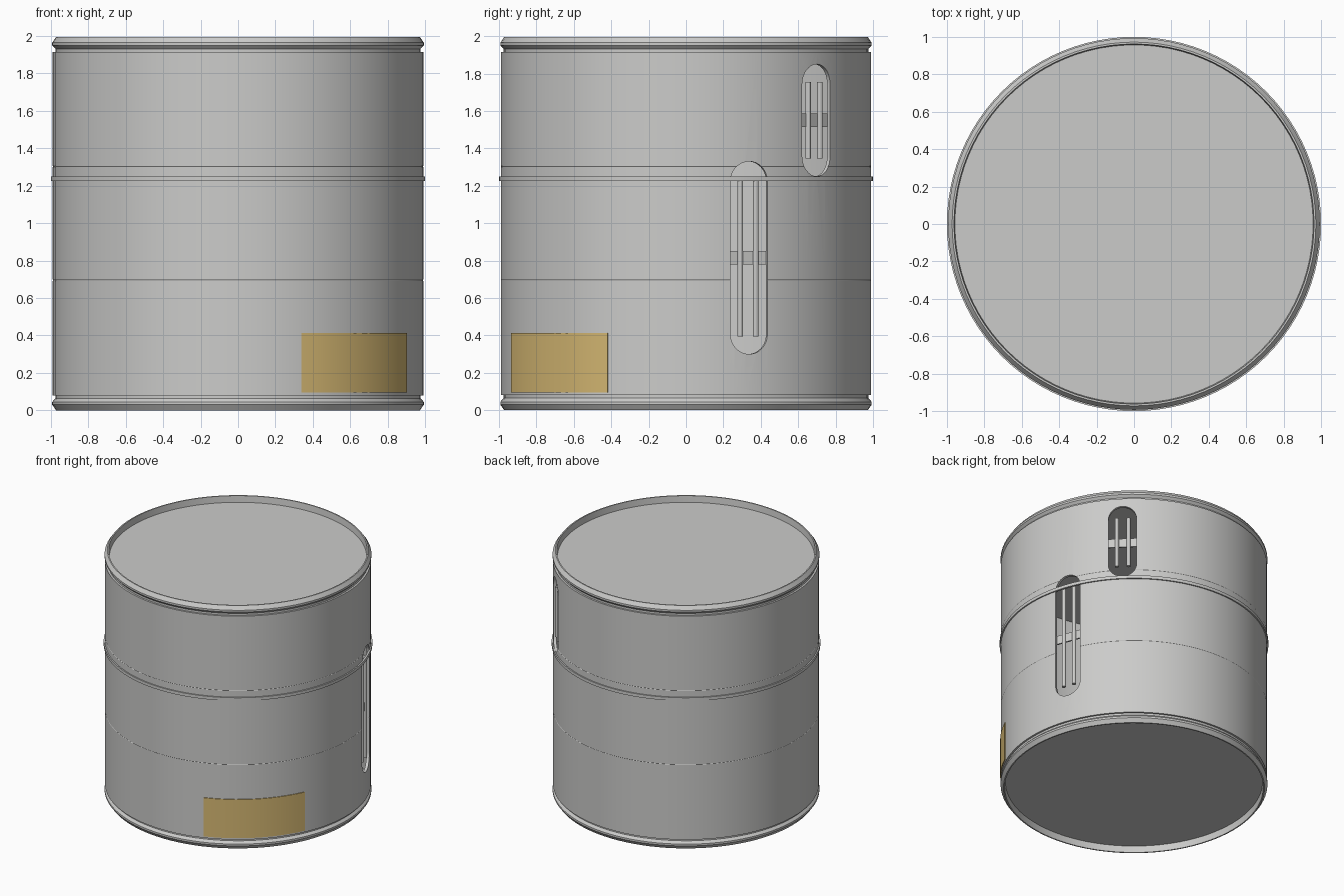
import bpy, bmesh, math
from mathutils import Matrix, Vector

if "Cube" in bpy.data.objects:
    bpy.data.objects.remove(bpy.data.objects["Cube"])

SEGMENTS = 96
BODY_R, INNER_R = 0.99, 0.968


def material(name, rgb):
    mat = bpy.data.materials.new(name)
    mat.use_nodes = True
    color = (*rgb, 1)
    mat.diffuse_color = color
    node = next(n for n in mat.node_tree.nodes if n.type == "BSDF_PRINCIPLED")
    node.inputs["Base Color"].default_value = color
    return mat


steel = material("light_grey_steel", (0.6, 0.6, 0.59))
brass = material("brass", (0.67, 0.48, 0.17))


def finish(name, bm, mat):
    bmesh.ops.remove_doubles(bm, verts=bm.verts, dist=1e-5)
    bmesh.ops.recalc_face_normals(bm, faces=bm.faces)
    mesh = bpy.data.meshes.new(name)
    bm.to_mesh(mesh)
    bm.free()
    mesh.materials.append(mat)
    obj = bpy.data.objects.new(name, mesh)
    bpy.context.collection.objects.link(obj)
    return obj


def activate(obj):
    bpy.ops.object.select_all(action="DESELECT")
    obj.select_set(True)
    bpy.context.view_layer.objects.active = obj


def smooth(obj):
    activate(obj)
    bpy.ops.object.shade_smooth_by_angle(angle=math.radians(25))


def lathe(name, profile, mat, closed=True):
    """Revolve (radius, height) points around z."""
    bm = bmesh.new()
    verts = [bm.verts.new((r, 0, z)) for r, z in profile]
    pairs = list(zip(verts, verts[1:]))
    if closed:
        pairs.append((verts[-1], verts[0]))
    edges = [bm.edges.new(p) for p in pairs]
    bmesh.ops.spin(bm, geom=verts + edges, cent=(0, 0, 0), axis=(0, 0, 1),
                   angle=math.tau, steps=SEGMENTS)
    return finish(name, bm, mat)


def box(name, size, radius, z, angle, mat):
    """Box of radial, tangential and vertical size, placed around z."""
    bm = bmesh.new()
    place = Matrix.Rotation(angle, 4, "Z") @ Matrix.Translation((radius, 0, z))
    bmesh.ops.create_cube(bm, size=1, matrix=place @ Matrix.Diagonal((*size, 1)))
    return finish(name, bm, mat)


def rod(name, radius, offset, low, high, angle):
    bm = bmesh.new()
    place = Matrix.Rotation(angle, 4, "Z") @ Matrix.Translation((radius, offset, (low + high) / 2))
    bmesh.ops.create_cone(bm, cap_ends=True, segments=12, radius1=0.015, radius2=0.015,
                          depth=high - low, matrix=place)
    smooth(finish(name, bm, steel))


def slot_cutter(low, high, width, angle):
    """Upright stadium prism through the wall."""
    bm = bmesh.new()
    r = width / 2
    arc = [math.pi * i / 16 for i in range(17)]
    points = [(r * math.cos(a), high - r + r * math.sin(a)) for a in arc]
    points += [(-r * math.cos(a), low + r - r * math.sin(a)) for a in arc]
    face = bm.faces.new([bm.verts.new((0.8, y, z)) for y, z in points])
    ext = bmesh.ops.extrude_face_region(bm, geom=[face])
    moved = [g for g in ext["geom"] if isinstance(g, bmesh.types.BMVert)]
    bmesh.ops.translate(bm, verts=moved, vec=Vector((0.4, 0, 0)))
    bm.transform(Matrix.Rotation(angle, 4, "Z"))
    obj = finish("slot_cutter", bm, steel)
    obj.hide_render = True
    return obj


# Hollow wall with two fine seam grooves
wall_profile = [(INNER_R, 0.06), (BODY_R - 0.015, 0.06), (BODY_R - 0.015, 0.08), (BODY_R, 0.08)]
for seam in (0.695, 1.303):
    wall_profile += [(BODY_R, seam - 0.003), (BODY_R - 0.002, seam), (BODY_R, seam + 0.003)]
wall_profile += [(BODY_R, 1.915), (BODY_R - 0.015, 1.915), (BODY_R - 0.015, 1.935), (INNER_R, 1.935)]
wall = lathe("drum_wall", wall_profile, steel)

# Gauge windows: cut slot, two rods and a cross band each
windows = {"lower": (0.30, 1.33, math.radians(20)), "upper": (1.25, 1.85, math.radians(45))}
for label, (low, high, angle) in windows.items():
    cutter = slot_cutter(low, high, 0.21, angle)
    cut = wall.modifiers.new("slot", "BOOLEAN")
    cut.operation = "DIFFERENCE"
    cut.solver = "EXACT"
    cut.object = cutter
    activate(wall)
    bpy.ops.object.modifier_apply(modifier=cut.name)
    bpy.data.objects.remove(cutter)
    for side, offset in (("right", -0.044), ("left", 0.044)):
        rod(f"{label}_gauge_rod_{side}", 0.968, offset, low + 0.095, high - 0.095, angle)
    box(f"{label}_gauge_band", (0.012, 0.215, 0.07), 0.96, (low + high) / 2, angle, steel)
smooth(wall)

# Rolled end rims with recessed discs, the top one mirrored from the bottom
end_profile = [(0, 0.052), (0.957, 0.052), (0.962, 0.0), (0.972, 0.0), (0.993, 0.03),
               (0.993, 0.045), (0.974, 0.065), (0.974, 0.08), (0.966, 0.08), (0, 0.066)]
for name, place in (("bottom_end", lambda z: z), ("top_lid", lambda z: 1.995 - z)):
    smooth(lathe(name, [(r, place(z)) for r, z in end_profile], steel, closed=False))

# Raised hoop around the middle
hoop = [(0.984, 1.225), (1.0, 1.225), (1.0, 1.25), (0.984, 1.25)]
smooth(lathe("middle_hoop", hoop, steel))

# Upright weld seam
box("weld_seam", (0.004, 0.006, 1.835), BODY_R, 0.9975, math.radians(190), steel)

# Curved brass plate wrapped on the wall
bm = bmesh.new()
start, sweep = math.radians(-70), math.radians(45)
corners = [(0.987, 0.095), (0.996, 0.095), (0.996, 0.412), (0.987, 0.412)]
section = bm.faces.new([bm.verts.new((r * math.cos(start), r * math.sin(start), z))
                        for r, z in corners])
bmesh.ops.spin(bm, geom=[section], cent=(0, 0, 0), axis=(0, 0, 1), angle=sweep, steps=12)
smooth(finish("brass_plate", bm, brass))
